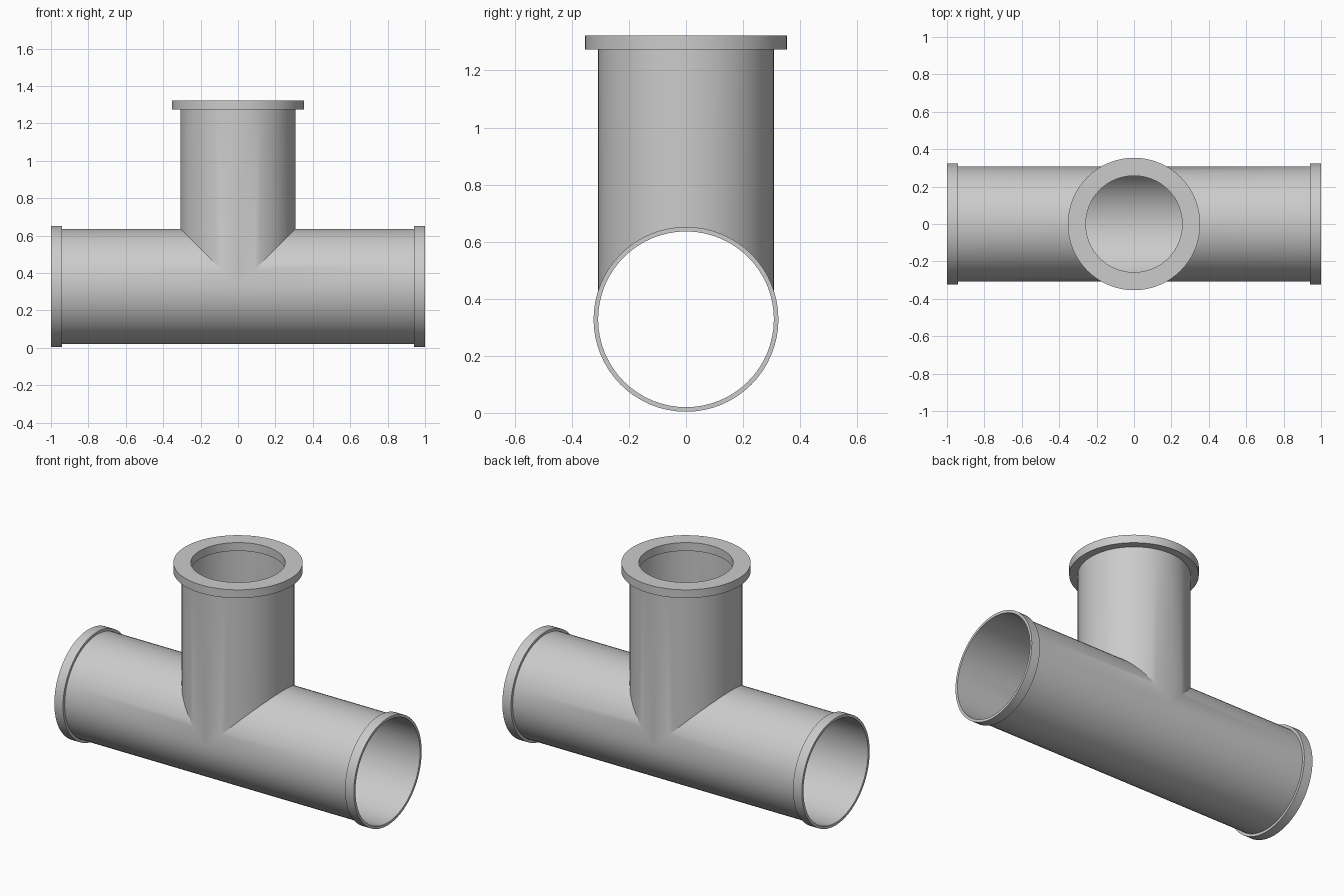
import bpy, bmesh
from math import sin, cos, pi, radians
from mathutils import Matrix

if "Cube" in bpy.data.objects:
    bpy.data.objects.remove(bpy.data.objects["Cube"])

SEG = 64          # sides around every tube
R = 0.308         # tube radius
ZC = 0.328        # height of the horizontal axis
END = 0.942       # where the end collars start
NECK = 1.273      # where the top flange starts


def finish(bm, name):
    bmesh.ops.remove_doubles(bm, verts=bm.verts, dist=1e-5)
    bmesh.ops.recalc_face_normals(bm, faces=bm.faces)
    mesh = bpy.data.meshes.new(name)
    bm.to_mesh(mesh)
    bm.free()
    obj = bpy.data.objects.new(name, mesh)
    bpy.context.collection.objects.link(obj)
    bpy.ops.object.select_all(action='DESELECT')
    obj.select_set(True)
    bpy.context.view_layer.objects.active = obj
    bpy.ops.object.shade_smooth_by_angle(angle=radians(25))
    return obj


def strip(bm, pairs):
    """Quads between consecutive (start, end) point pairs."""
    rows = [(bm.verts.new(a), bm.verts.new(b)) for a, b in pairs]
    for (a, b), (c, d) in zip(rows, rows[1:]):
        bm.faces.new((a, b, d, c))


def ring(name, r_in, r_out, h0, h1, matrix):
    """Square-section ring around local z, placed by a matrix."""
    bm = bmesh.new()
    profile = [(r_in, h0), (r_out, h0), (r_out, h1), (r_in, h1), (r_in, h0)]
    angles = [2 * pi * i / SEG for i in range(SEG + 1)]
    for (ra, za), (rb, zb) in zip(profile, profile[1:]):
        strip(bm, [((ra * cos(t), ra * sin(t), za),
                    (rb * cos(t), rb * sin(t), zb)) for t in angles])
    bmesh.ops.transform(bm, matrix=matrix, verts=bm.verts)
    return finish(bm, name)


# Thin-walled tee body: two horizontal arms and a branch, mitred where they meet
bm = bmesh.new()
full = [2 * pi * i / SEG for i in range(SEG + 1)]
upper = [-pi / 2 + 2 * pi * i / SEG for i in range(SEG // 2 + 1)]
for s in (-1, 1):
    strip(bm, [((s * max(0, R * cos(t)), R * sin(t), ZC + R * cos(t)),
                (s * END, R * sin(t), ZC + R * cos(t))) for t in full])
    strip(bm, [((s * R * cos(t), R * sin(t), ZC + R * cos(t)),
                (s * R * cos(t), R * sin(t), NECK)) for t in upper])
finish(bm, "tee_body")

# Collars on both ends of the horizontal tube
for side, s in (("left", -1), ("right", 1)):
    place = Matrix.Translation((0, 0, ZC)) @ Matrix.Rotation(s * pi / 2, 4, 'Y')
    ring(side + "_collar", R, 0.324, END, 1.0, place)

# Wide flange on the branch, with a narrower opening
ring("top_flange", 0.258, 0.354, NECK, 1.323, Matrix.Identity(4))
